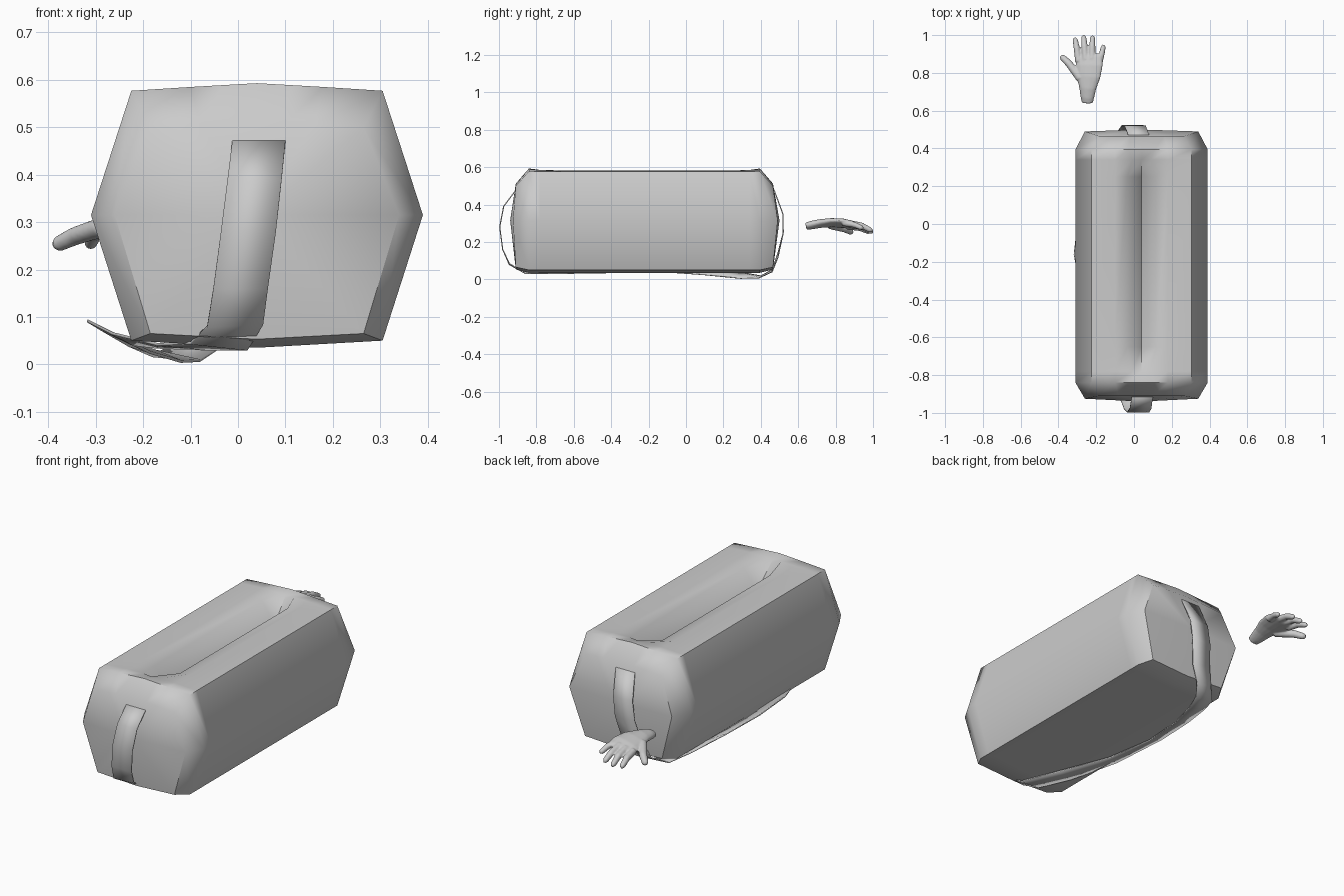
import bpy, bmesh, math
from mathutils import Vector

CX, CZ = 0.04, 0.315


def finish(name, bm, angle=None):
    bmesh.ops.recalc_face_normals(bm, faces=bm.faces[:])
    me = bpy.data.meshes.new(name)
    bm.to_mesh(me)
    bm.free()
    ob = bpy.data.objects.new(name, me)
    bpy.context.collection.objects.link(ob)
    bpy.context.view_layer.objects.active = ob
    for o in bpy.context.selected_objects:
        o.select_set(False)
    ob.select_set(True)
    if angle is None:
        bpy.ops.object.shade_smooth()
    else:
        bpy.ops.object.shade_smooth_by_angle(angle=math.radians(angle))
    return ob


def bridge(bm, a, b, closed=True):
    n = len(a)
    for i in range(n if closed else n - 1):
        j = (i + 1) % n
        bm.faces.new((a[i], a[j], b[j], b[i]))


# Bag body: eight-sided lofted roll with an open V slot along the top
LOWER = [(0.265, 0.262), (0.35, 0), (0.265, -0.265), (0, -0.28),
         (-0.265, -0.265), (-0.35, 0), (-0.265, 0.262)]
CLOSED = [(-0.14, 0.27), (-0.07, 0.274), (0, 0.278), (0.07, 0.274), (0.14, 0.27)]
OPEN = [(-0.14, 0.267), (-0.075, 0.253), (0, 0.15), (0.075, 0.253), (0.14, 0.267)]
TIP = [(-0.14, 0.269), (-0.05, 0.27), (0, 0.266), (0.05, 0.27), (0.14, 0.269)]
END = [(0.225, 0.185), (0.30, 0), (0.225, -0.25), (0, -0.262),
       (-0.225, -0.25), (-0.30, 0), (-0.225, 0.185)]
END_TOP = [(-0.12, 0.192), (-0.06, 0.195), (0, 0.197), (0.06, 0.195), (0.12, 0.192)]

bm = bmesh.new()


def ring(y, section, bulge=0):
    # bulge pushes the widest points of an end ring outward
    return [bm.verts.new((CX + x, y + bulge * (abs(z) < 0.01), CZ + z)) for x, z in section]


rings = [ring(-0.91, END + END_TOP, -0.015), ring(-0.84, LOWER + CLOSED),
         ring(-0.78, LOWER + TIP), ring(-0.65, LOWER + OPEN),
         ring(0.25, LOWER + OPEN), ring(0.34, LOWER + TIP),
         ring(0.395, LOWER + CLOSED), ring(0.465, END + END_TOP, 0.025)]
for a, b in zip(rings, rings[1:]):
    bridge(bm, a, b)
for r, y in ((rings[0], -0.94), (rings[-1], 0.5)):
    c = bm.verts.new((CX, y, CZ))
    for i in range(len(r)):
        bm.faces.new((r[i], r[(i + 1) % len(r)], c))
finish("bag_body", bm, 50)

# Carry strap: loops down the front, hangs under the left side, rises at the back
# each row: left edge xyz, right edge xyz
STRAP = [
    (-0.012, -0.915, 0.47, 0.10, -0.915, 0.47),
    (-0.022, -0.975, 0.39, 0.092, -0.975, 0.39),
    (-0.036, -0.996, 0.28, 0.08, -0.996, 0.28),
    (-0.052, -0.98, 0.16, 0.063, -0.98, 0.16),
    (-0.065, -0.945, 0.08, 0.053, -0.945, 0.085),
    (-0.10, -0.87, 0.045, 0.02, -0.86, 0.032),
    (-0.17, -0.70, 0.042, -0.06, -0.66, 0.032),
    (-0.265, -0.45, 0.065, -0.17, -0.40, 0.036),
    (-0.318, -0.16, 0.092, -0.22, -0.14, 0.042),
    (-0.29, 0.08, 0.075, -0.185, 0.10, 0.025),
    (-0.23, 0.28, 0.04, -0.12, 0.29, 0.006),
    (-0.18, 0.40, 0.018, -0.08, 0.39, 0.008),
    (-0.12, 0.46, 0.05, -0.03, 0.46, 0.04),
    (-0.085, 0.492, 0.14, 0.025, 0.492, 0.12),
    (-0.065, 0.52, 0.25, 0.05, 0.52, 0.25),
    (-0.05, 0.518, 0.35, 0.062, 0.518, 0.35),
    (-0.03, 0.47, 0.48, 0.08, 0.47, 0.48),
]
bm = bmesh.new()
rows = [[bm.verts.new(r[:3]), bm.verts.new(r[3:])] for r in STRAP]
for a, b in zip(rows, rows[1:]):
    bridge(bm, a, b, closed=False)
strap = finish("carry_strap", bm, 40)
mod = strap.modifiers.new("thickness", 'SOLIDIFY')
mod.thickness = 0.006
mod.offset = 0

# Hand: palm and digits as tapered tubes, fused into one smooth skin
bm = bmesh.new()


def tube(stations, across, n=14):
    # stations: x, y, z, half width, half thickness
    across = Vector(across).normalized()
    pts = [Vector(s[:3]) for s in stations]
    loops = []
    for i, s in enumerate(stations):
        t = (pts[min(i + 1, len(pts) - 1)] - pts[max(i - 1, 0)]).normalized()
        side = (across - t * across.dot(t)).normalized()
        up = side.cross(t)
        loops.append([bm.verts.new(pts[i] + side * s[3] * math.cos(k * math.tau / n)
                                   + up * s[4] * math.sin(k * math.tau / n)) for k in range(n)])
    for a, b in zip(loops, loops[1:]):
        bridge(bm, a, b)
    bm.faces.new(loops[0])
    bm.faces.new(loops[-1][::-1])


SIDE = (1, 0, 0.22)
tube([(-0.247, 0.641, 0.284, 0.030, 0.018), (-0.247, 0.67, 0.290, 0.037, 0.022),
      (-0.245, 0.72, 0.299, 0.047, 0.022), (-0.240, 0.78, 0.303, 0.065, 0.021),
      (-0.237, 0.84, 0.300, 0.074, 0.020), (-0.237, 0.885, 0.293, 0.070, 0.016),
      (-0.237, 0.90, 0.290, 0.055, 0.010)], SIDE)


def digit(base, mid, tip, r):
    b, m, t = map(Vector, (base, mid, tip))
    end = m.lerp(t, 0.8)
    tube([(*b, r * 1.15, r * 1.1), (*m, r, r), (*end, r * 0.85, r * 0.85),
          (*t, r * 0.4, r * 0.4)], SIDE)


digit((-0.293, 0.86, 0.284), (-0.303, 0.93, 0.275), (-0.313, 0.987, 0.250), 0.0165)
digit((-0.257, 0.87, 0.293), (-0.262, 0.94, 0.281), (-0.267, 1.0, 0.250), 0.0165)
digit((-0.222, 0.87, 0.300), (-0.221, 0.94, 0.287), (-0.219, 0.997, 0.258), 0.0165)
digit((-0.187, 0.84, 0.302), (-0.171, 0.90, 0.292), (-0.160, 0.948, 0.272), 0.0155)
digit((-0.285, 0.77, 0.290), (-0.345, 0.85, 0.270), (-0.387, 0.89, 0.250), 0.0195)
hand = finish("hand", bm)
mod = hand.modifiers.new("fuse", 'REMESH')
mod.mode = 'VOXEL'
mod.voxel_size = 0.005
mod.use_smooth_shade = True
mod = hand.modifiers.new("soften", 'SMOOTH')
mod.factor = 0.5
mod.iterations = 4
